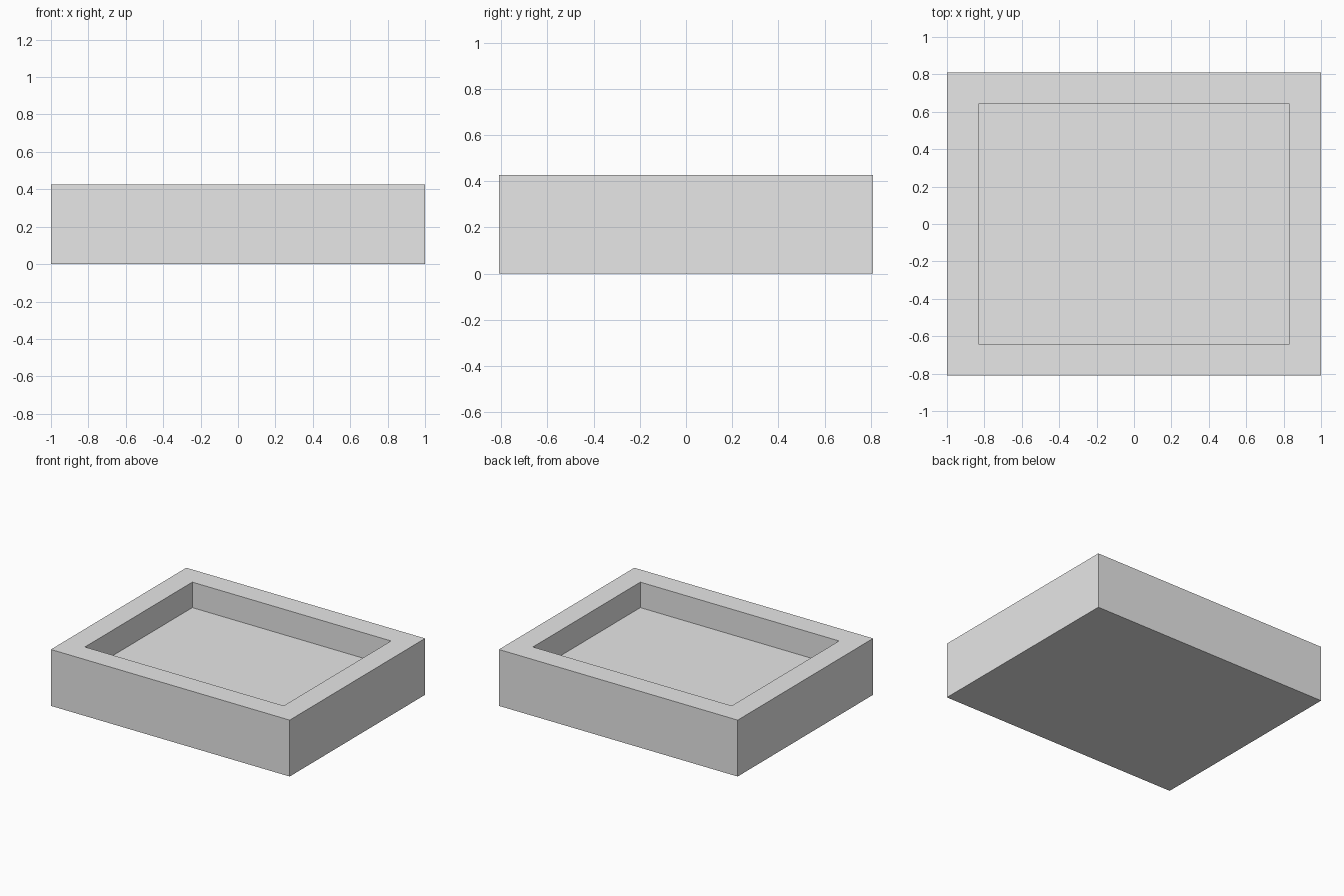
import bpy
import bmesh
from mathutils import Vector

cube = bpy.data.objects.get("Cube")
if cube:
    bpy.data.objects.remove(cube, do_unlink=True)

WIDTH, DEPTH, HEIGHT = 2.0, 1.62, 0.427
RIM, POCKET_DEPTH = 0.237, 0.193

# Plain grey material
grey = bpy.data.materials.new("light grey")
grey.use_nodes = True
colour = (0.8, 0.8, 0.8, 1.0)
grey.diffuse_color = colour
grey.node_tree.nodes["Principled BSDF"].inputs["Base Color"].default_value = colour

# Solid block standing on the ground
bm = bmesh.new()
bmesh.ops.create_cube(bm, size=1.0)
bmesh.ops.scale(bm, vec=Vector((WIDTH, DEPTH, HEIGHT)), verts=bm.verts)
bmesh.ops.translate(bm, vec=Vector((0, 0, HEIGHT / 2)), verts=bm.verts)

# Rectangular pocket: inset the top for the rim, then sink the floor
bm.faces.ensure_lookup_table()
top = max(bm.faces, key=lambda f: f.calc_center_median().z)
bmesh.ops.inset_individual(bm, faces=[top], thickness=RIM)
floor = bmesh.ops.extrude_discrete_faces(bm, faces=[top])["faces"][0]
bmesh.ops.translate(bm, vec=Vector((0, 0, -POCKET_DEPTH)), verts=floor.verts)
bmesh.ops.recalc_face_normals(bm, faces=bm.faces)

mesh = bpy.data.meshes.new("tray")
bm.to_mesh(mesh)
bm.free()
mesh.materials.append(grey)
tray = bpy.data.objects.new("tray", mesh)
bpy.context.collection.objects.link(tray)
